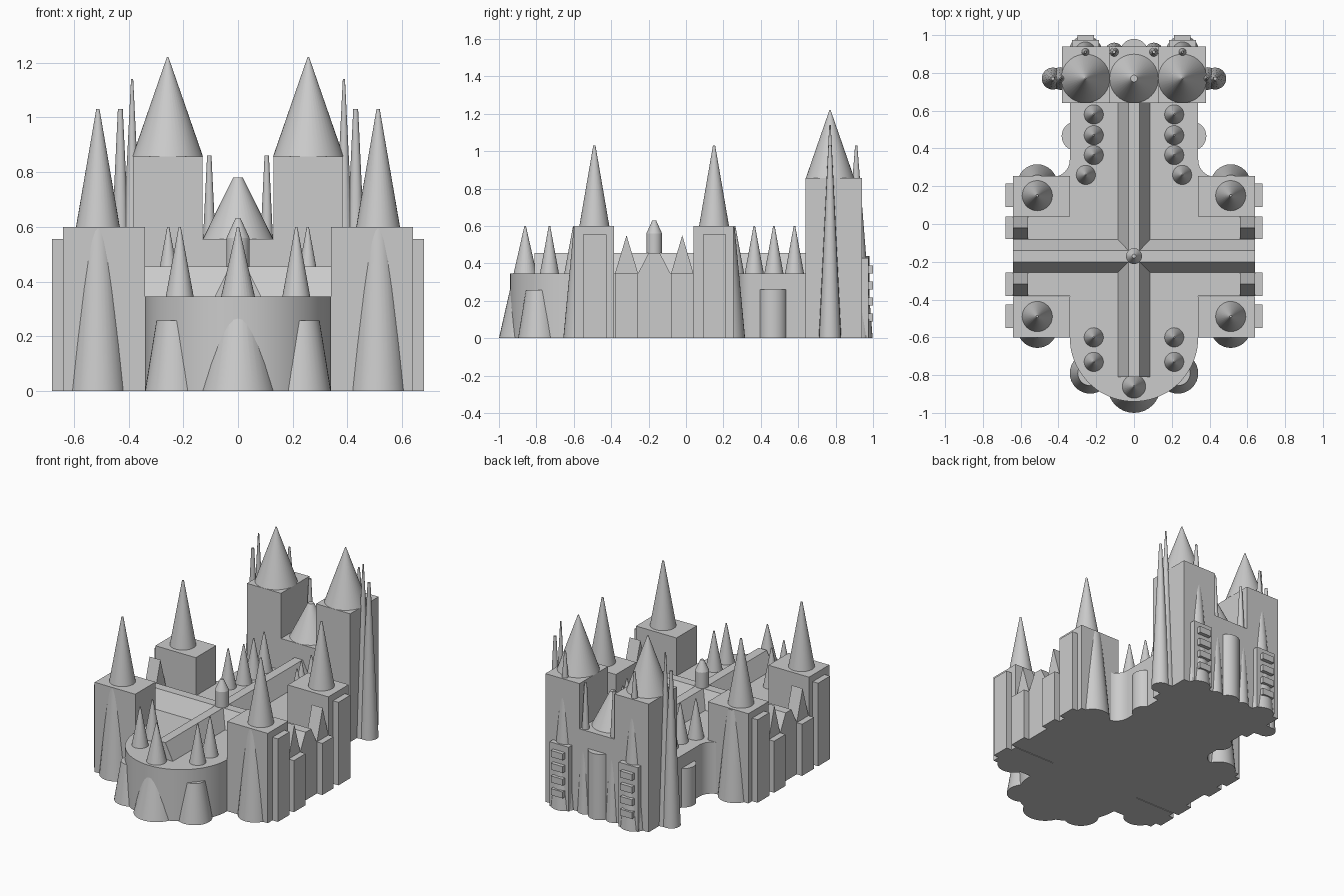
import bpy, bmesh, math

cube = bpy.data.objects.get("Cube")
if cube:
    bpy.data.objects.remove(cube, do_unlink=True)

stone = bpy.data.materials.new("grey_stone")
stone.use_nodes = True
stone.diffuse_color = (0.6, 0.6, 0.6, 1)
stone.node_tree.nodes["Principled BSDF"].inputs["Base Color"].default_value = (0.6, 0.6, 0.6, 1)


def finish(name, bm, smooth=False):
    bmesh.ops.recalc_face_normals(bm, faces=bm.faces)
    mesh = bpy.data.meshes.new(name)
    bm.to_mesh(mesh)
    bm.free()
    mesh.materials.append(stone)
    ob = bpy.data.objects.new(name, mesh)
    bpy.context.collection.objects.link(ob)
    if smooth:
        bpy.ops.object.select_all(action='DESELECT')
        ob.select_set(True)
        bpy.context.view_layer.objects.active = ob
        bpy.ops.object.shade_smooth_by_angle(angle=math.radians(35))
    return ob


def prism(name, pts, vec, smooth=False):
    """Extrude a closed outline of 3D points along a vector."""
    bm = bmesh.new()
    face = bm.faces.new([bm.verts.new(p) for p in pts])
    ext = bmesh.ops.extrude_face_region(bm, geom=[face])
    bmesh.ops.translate(bm, vec=vec, verts=[v for v in ext["geom"] if isinstance(v, bmesh.types.BMVert)])
    return finish(name, bm, smooth)


def box(name, x0, x1, y0, y1, z0, z1):
    return prism(name, [(x0, y0, z0), (x1, y0, z0), (x1, y1, z0), (x0, y1, z0)], (0, 0, z1 - z0))


def cone(name, x, y, z0, z1, r0, r1=0.004, sides=32):
    bm = bmesh.new()
    bmesh.ops.create_cone(bm, cap_ends=True, segments=sides, radius1=r0, radius2=r1, depth=z1 - z0)
    bmesh.ops.translate(bm, vec=(x, y, (z0 + z1) / 2), verts=bm.verts)
    return finish(name, bm, True)


SIDES = (("left", 1), ("right", -1))
ROOF = 0.345    # flat roof level
CROSS = -0.17   # y of the crossing

# Nave with a round front apse
arc = [(0.34 * math.cos(a), -0.6 + 0.34 * math.sin(a), 0)
       for a in (math.pi + math.pi * i / 40 for i in range(41))]
prism("nave_and_apse", arc + [(0.34, 0.66, 0), (-0.34, 0.66, 0)], (0, 0, ROOF), True)
box("transept", -0.64, 0.64, -0.38, 0.04, 0, ROOF)

# Raised ridge roofs crossing over the centre
prism("nave_ridge_roof", [(-0.085, -0.81, ROOF), (0.085, -0.81, ROOF), (0.03, -0.81, 0.455),
                          (-0.03, -0.81, 0.455)], (0, 1.46, 0))
prism("transept_ridge_roof", [(-0.64, CROSS - 0.087, ROOF), (-0.64, CROSS + 0.087, ROOF),
                              (-0.64, CROSS + 0.03, 0.455), (-0.64, CROSS - 0.03, 0.455)], (1.28, 0, 0))
cone("crossing_turret", 0, CROSS, 0.44, 0.56, 0.042, 0.042)
cone("crossing_turret_cap", 0, CROSS, 0.56, 0.63, 0.042, 0.01)

# Apse spire that runs down to the ground as a buttress
cone("apse_spire", 0, -0.86, 0, 0.6, 0.14)

for side, s in SIDES:
    def sbox(name, x0, x1, *rest):
        return box(f"{side}_{name}", min(s * x0, s * x1), max(s * x0, s * x1), *rest)

    def scone(name, x, *rest, **kw):
        return cone(f"{side}_{name}", s * x, *rest, **kw)

    # Corner towers with spires, tapered buttresses and side plates
    for end, y0, y1, yc, yb, p0, p1 in (("front", -0.6, -0.385, -0.49, -0.55, -0.55, -0.425),
                                        ("rear", 0.04, 0.255, 0.15, 0.21, 0.09, 0.215)):
        sbox(f"{end}_corner_tower", 0.34, 0.64, y0, y1, 0, 0.6)
        scone(f"{end}_corner_spire", 0.512, yc, 0.6, 1.03, 0.08, 0.006)
        scone(f"{end}_tower_buttress", 0.512, yb, 0, 0.595, 0.106, 0.05)
        sbox(f"{end}_tower_plate", 0.63, 0.68, p0, p1, 0, 0.555)

    # Gabled bays on the transept ends
    for end, y0, y1 in (("front", -0.38, -0.256), ("rear", -0.08, 0.04)):
        sbox(f"{end}_transept_pier", 0.63, 0.68, y0, y1, 0, ROOF)
        prism(f"{side}_{end}_gable", [(s * 0.56, y0, ROOF), (s * 0.56, y1, ROOF),
                                      (s * 0.56, (y0 + y1) / 2, 0.55)], (s * 0.08, 0, 0))

    # Curved corner where the nave meets the rear tower
    fillet = [(s * (0.43 - 0.09 * math.cos(a)), 0.34 - 0.09 * math.sin(a), 0)
              for a in (math.pi / 2 * i / 12 for i in range(13))]
    prism(f"{side}_curved_corner", fillet + [(s * 0.33, 0.25, 0), (s * 0.33, 0.34, 0)], (0, 0, ROOF), True)

    # Nave wall and apse buttresses
    scone("nave_round_buttress", 0.305, 0.465, 0, 0.26, 0.078, 0.078)
    scone("apse_buttress", 0.232, -0.79, 0, 0.258, 0.108, 0.066)

    # Small roof spires
    for i, (x, y) in enumerate(((0.213, 0.58), (0.213, 0.47), (0.213, 0.365), (0.255, 0.26),
                                (0.213, -0.6), (0.213, -0.73))):
        scone(f"roof_spire_{i + 1}", x, y, ROOF, 0.6, 0.051)

    # Great rear towers
    sbox("great_tower", 0.13, 0.382, 0.64, 0.94, 0, 0.857)
    scone("great_spire", 0.257, 0.77, 0.857, 1.22, 0.129, 0.003, sides=40)
    scone("outer_spike", 0.43, 0.77, 0, 1.03, 0.058, 0.009)
    scone("tower_spike", 0.387, 0.77, 0, 1.14, 0.06)
    scone("inner_spike", 0.105, 0.91, 0, 0.86, 0.05, 0.008)
    scone("rear_spike", 0.257, 0.91, 0, 1.03, 0.088, 0.006)

    # Rear panel with four projecting windows
    sbox("rear_panel", 0.185, 0.327, 0.92, 0.975, 0, 0.43)
    for i in range(4):
        z = 0.09 + 0.085 * i
        sbox(f"rear_window_{i + 1}", 0.212, 0.3, 0.96, 1.0, z, z + 0.043)

# Central rear block with its cone roof and round buttress
box("rear_centre_block", -0.14, 0.14, 0.64, 0.94, 0, 0.555)
cone("rear_centre_cone", 0, 0.77, 0.555, 0.78, 0.129, 0.018, sides=40)
cone("rear_round_buttress", 0, 0.905, 0, 0.44, 0.075, 0.075)
